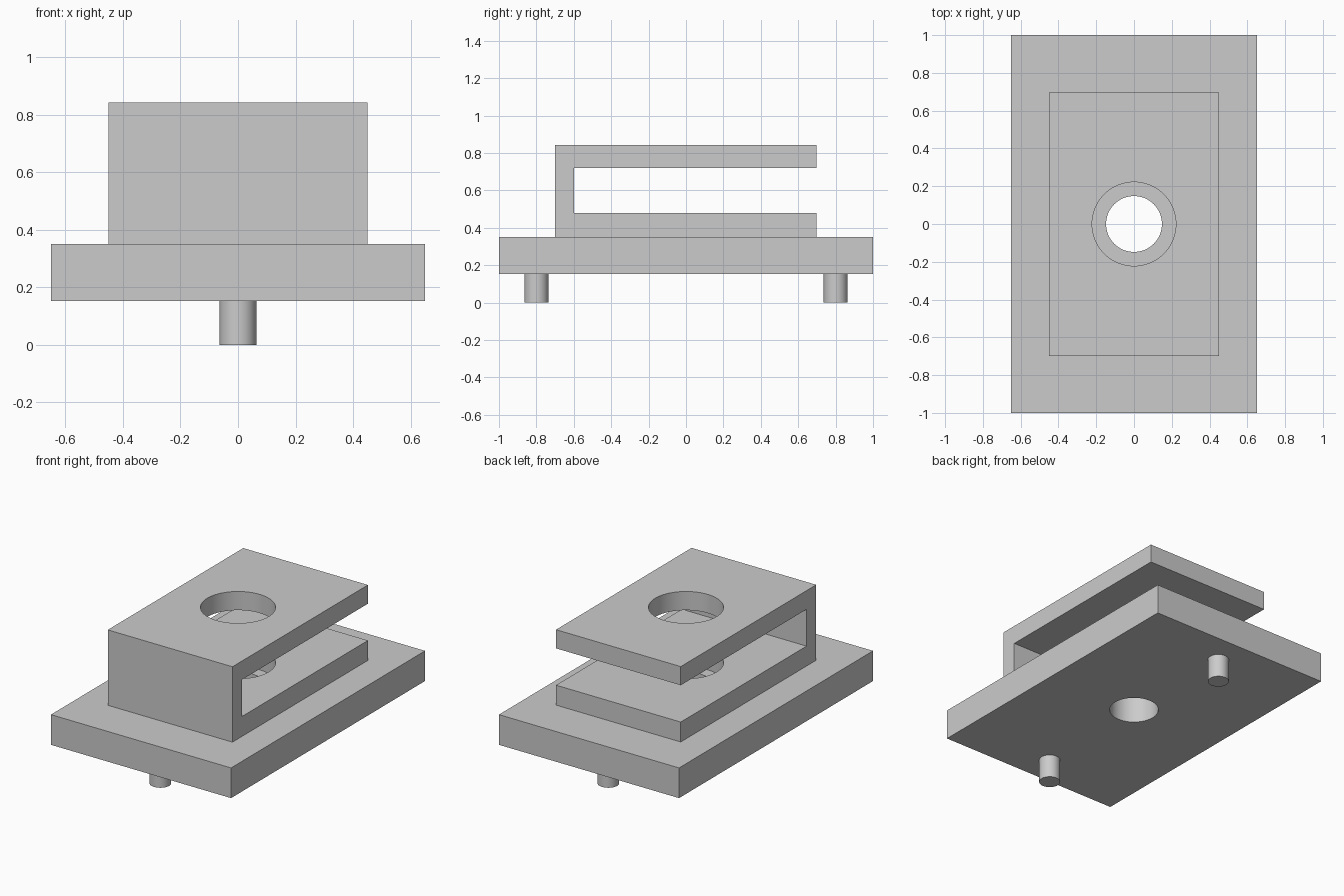
import bpy, bmesh, math

if "Cube" in bpy.data.objects:
    bpy.data.objects.remove(bpy.data.objects["Cube"])

grey = bpy.data.materials.new("light_grey")
grey.diffuse_color = (0.6, 0.6, 0.6, 1)
grey.use_nodes = True
grey.node_tree.nodes["Principled BSDF"].inputs["Base Color"].default_value = grey.diffuse_color


def prism(name, outline, x0, x1):
    """Extrude a (y, z) outline along x."""
    bm = bmesh.new()
    face = bm.faces.new([bm.verts.new((x0, y, z)) for y, z in outline])
    ext = bmesh.ops.extrude_face_region(bm, geom=[face])["geom"]
    bmesh.ops.translate(bm, vec=(x1 - x0, 0, 0),
                        verts=[v for v in ext if isinstance(v, bmesh.types.BMVert)])
    bmesh.ops.recalc_face_normals(bm, faces=bm.faces)
    mesh = bpy.data.meshes.new(name)
    bm.to_mesh(mesh)
    bm.free()
    mesh.materials.append(grey)
    obj = bpy.data.objects.new(name, mesh)
    bpy.context.collection.objects.link(obj)
    return obj


def cylinder(name, radius, y, z0, z1, sides):
    bpy.ops.mesh.primitive_cylinder_add(vertices=sides, radius=radius, depth=z1 - z0,
                                        location=(0, y, (z0 + z1) / 2))
    obj = bpy.context.object
    obj.name = name
    obj.data.materials.append(grey)
    return obj


def smooth(obj):
    bpy.ops.object.select_all(action='DESELECT')
    obj.select_set(True)
    bpy.context.view_layer.objects.active = obj
    bpy.ops.object.shade_smooth_by_angle(angle=math.radians(30))


def drill(obj, radius):
    """Cut a vertical round hole through the part."""
    cutter = cylinder(obj.name + "_hole_cutter", radius, 0, -0.5, 1.5, 64)
    mod = obj.modifiers.new("hole", 'BOOLEAN')
    mod.operation, mod.solver, mod.object = 'DIFFERENCE', 'EXACT', cutter
    bpy.context.view_layer.objects.active = obj
    bpy.ops.object.modifier_apply(modifier=mod.name)
    bpy.data.objects.remove(cutter)
    smooth(obj)


# Base plate with the narrow hole
base = prism("base_plate", [(-1, 0.153), (1, 0.153), (1, 0.35), (-1, 0.35)], -0.65, 0.65)
drill(base, 0.148)

# C-shaped clip, open at the back, with the wide hole through both arms
clip = prism("clip", [(-0.7, 0.35), (0.697, 0.35), (0.697, 0.48), (-0.6, 0.48),
                      (-0.6, 0.72), (0.697, 0.72), (0.697, 0.842), (-0.7, 0.842)],
             -0.45, 0.45)
drill(clip, 0.222)

# Locating pegs under the base
for name, y in (("front_peg", -0.8), ("back_peg", 0.8)):
    smooth(cylinder(name, 0.064, y, 0, 0.153, 48))
